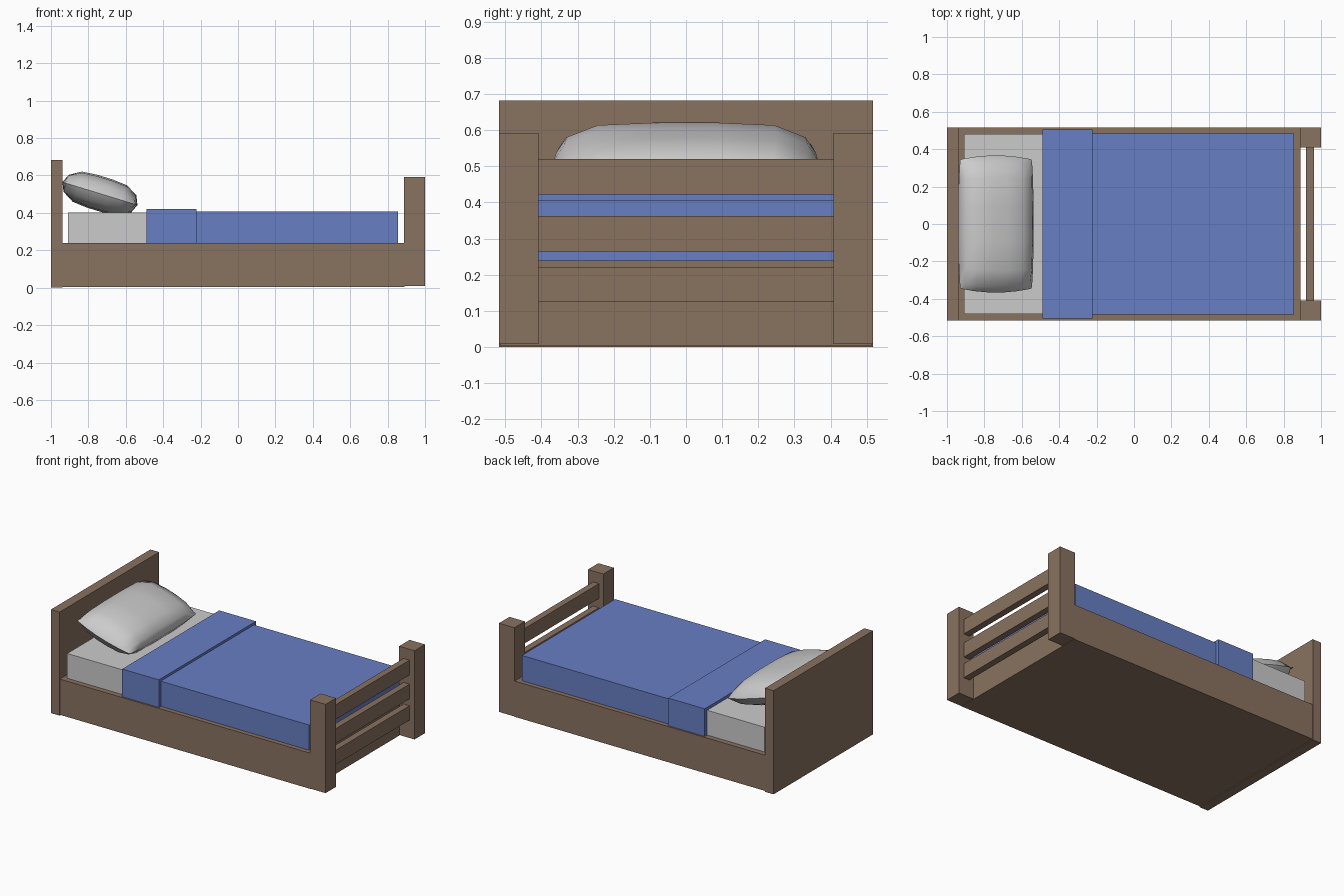
import bpy, bmesh
from math import radians
from mathutils import Matrix

if "Cube" in bpy.data.objects:
    bpy.data.objects.remove(bpy.data.objects["Cube"])


def material(name, color):
    m = bpy.data.materials.new(name)
    m.diffuse_color = (*color, 1)
    m.use_nodes = True
    m.node_tree.nodes["Principled BSDF"].inputs["Base Color"].default_value = m.diffuse_color
    return m


WOOD = material("brown_wood", (0.25, 0.17, 0.116))
BLUE = material("blue_cloth", (0.136, 0.21, 0.55))


def add_object(name, bm, mat=None):
    bmesh.ops.recalc_face_normals(bm, faces=bm.faces)
    me = bpy.data.meshes.new(name)
    bm.to_mesh(me)
    bm.free()
    ob = bpy.data.objects.new(name, me)
    bpy.context.collection.objects.link(ob)
    if mat:
        me.materials.append(mat)
    return ob


def box(name, x, y, z, mat=None):
    bm = bmesh.new()
    bmesh.ops.create_cube(bm, size=1)
    for v in bm.verts:
        for i, (lo, hi) in enumerate((x, y, z)):
            v.co[i] = lo if v.co[i] < 0 else hi
    return add_object(name, bm, mat)


# Wooden frame
box("bed_base", (-0.94, 0.89), (-0.515, 0.515), (0.005, 0.24), WOOD)
box("headboard", (-1.0, -0.937), (-0.517, 0.517), (0.0, 0.682), WOOD)

# Footboard posts and slats
for side, y in (("front", (-0.517, -0.408)), ("back", (0.408, 0.517))):
    box(side + "_foot_post", (0.888, 1.0), y, (0.008, 0.592), WOOD)
for i, z in enumerate(((0.125, 0.22), (0.265, 0.362), (0.422, 0.52))):
    box(f"foot_slat_{i + 1}", (0.92, 0.963), (-0.42, 0.42), z, WOOD)

# Bedding
box("mattress", (-0.908, 0.85), (-0.48, 0.48), (0.22, 0.403))
box("blanket", (-0.4, 0.856), (-0.485, 0.485), (0.22, 0.406), BLUE)
box("blanket_fold", (-0.49, -0.223), (-0.505, 0.505), (0.235, 0.422), BLUE)

# Pillow: two puffed grids joined along a seam, tilted against the headboard
US = (-1, -0.9, -0.6, -0.2, 0.2, 0.6, 0.9, 1)
VS = (-1, -0.92, -0.68, -0.25, 0.25, 0.68, 0.92, 1)
PUFF = (0, 0.52, 0.92, 1, 1, 0.92, 0.52, 0)
bm = bmesh.new()
for side in (1, -1):
    grid = [[bm.verts.new((0.21 * u * (1 - 0.05 * v ** 4),
                           0.367 * v * (1 - 0.06 * u * u),
                           side * 0.092 * PUFF[i] * PUFF[j]))
             for j, v in enumerate(VS)] for i, u in enumerate(US)]
    for i in range(7):
        for j in range(7):
            bm.faces.new((grid[i][j], grid[i + 1][j],
                          grid[i + 1][j + 1], grid[i][j + 1]))
bmesh.ops.remove_doubles(bm, verts=bm.verts, dist=0.0005)
bm.transform(Matrix.Translation((-0.738, 0, 0.503)) @ Matrix.Rotation(radians(17), 4, 'Y'))
pillow = add_object("pillow", bm)
bpy.context.view_layer.objects.active = pillow
pillow.select_set(True)
bpy.ops.object.shade_smooth_by_angle(angle=radians(60))
